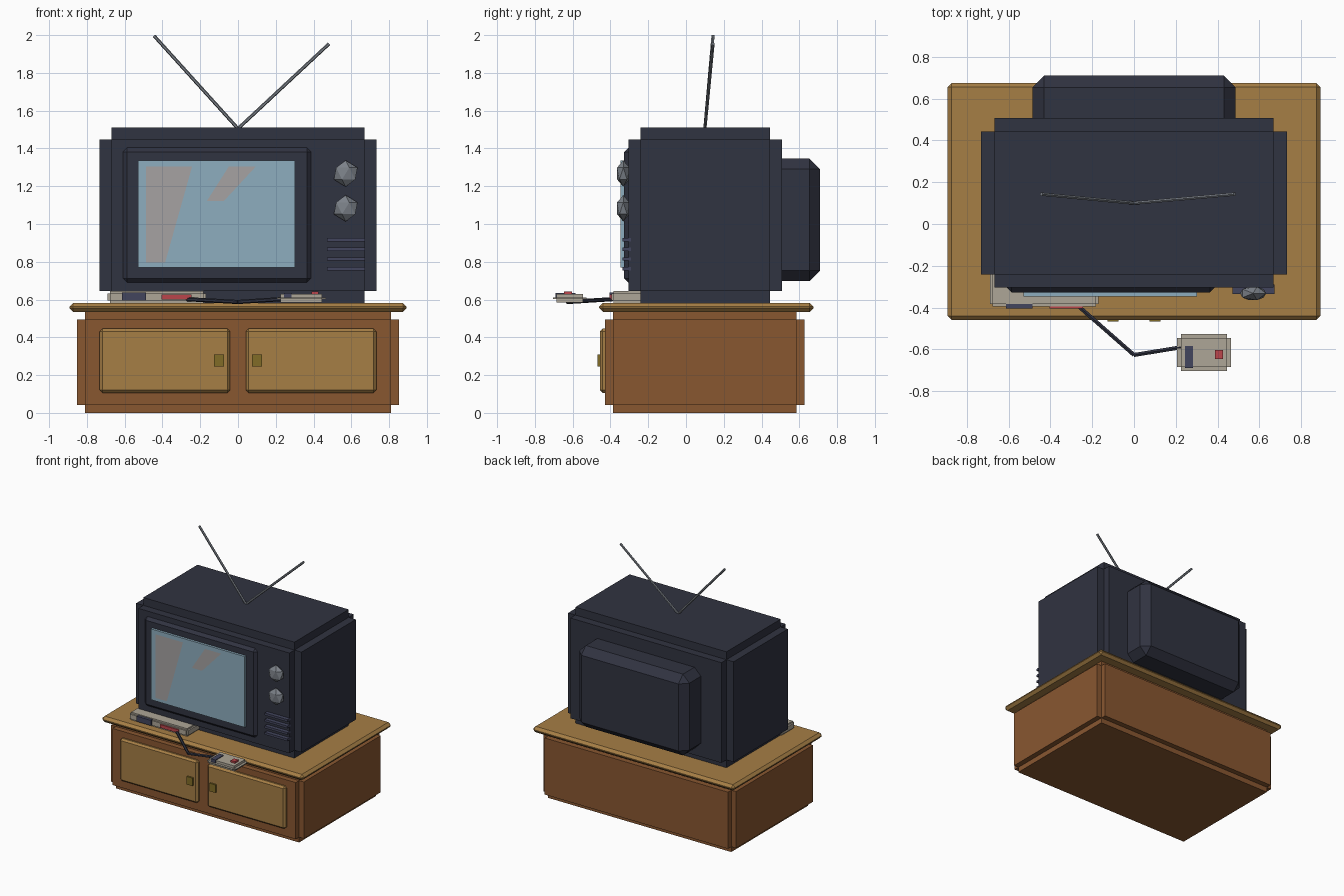
import bpy, bmesh
from mathutils import Vector, Matrix

if "Cube" in bpy.data.objects:
    bpy.data.objects.remove(bpy.data.objects["Cube"])


def material(name, rgb):
    m = bpy.data.materials.new(name)
    m.diffuse_color = (*rgb, 1)
    m.use_nodes = True
    m.node_tree.nodes["Principled BSDF"].inputs["Base Color"].default_value = m.diffuse_color
    return m


WOOD = material("wood", (0.25, 0.095, 0.03))
OAK = material("oak", (0.38, 0.21, 0.06))
BRASS = material("brass", (0.22, 0.15, 0.02))
SHELL = material("dark_shell", (0.03, 0.033, 0.052))
SLAT = material("slat", (0.055, 0.06, 0.11))
GLASS = material("glass", (0.27, 0.42, 0.52))
GLARE = material("glare", (0.38, 0.36, 0.36))
STEEL = material("steel", (0.2, 0.22, 0.25))
BEIGE = material("beige", (0.42, 0.38, 0.31))
RED = material("red", (0.5, 0.06, 0.07))


def finish(name, bm, mat):
    bmesh.ops.recalc_face_normals(bm, faces=bm.faces)
    me = bpy.data.meshes.new(name)
    bm.to_mesh(me)
    bm.free()
    me.materials.append(mat)
    ob = bpy.data.objects.new(name, me)
    bpy.context.collection.objects.link(ob)
    return ob


def cube(lo, hi):
    lo, hi = Vector(lo), Vector(hi)
    bm = bmesh.new()
    bmesh.ops.create_cube(bm, size=1, matrix=Matrix.Translation((lo + hi) / 2)
                          @ Matrix.Diagonal((*(hi - lo), 1)))
    return bm


def box(name, lo, hi, mat, bevel=0):
    bm = cube(lo, hi)
    if bevel:
        bmesh.ops.bevel(bm, geom=bm.edges[:], offset=bevel, segments=1,
                        profile=0.5, affect='EDGES')
    return finish(name, bm, mat)


def notched_box(name, lo, hi, d, mat):
    """Box whose edges are all cut back by a square step of size d."""
    step = Vector((d, d, d))
    bm = cube(Vector(lo) + step, Vector(hi) - step)
    bm.normal_update()
    normals = [f.normal.copy() for f in bm.faces]
    new = bmesh.ops.extrude_discrete_faces(bm, faces=bm.faces[:])["faces"]
    for f, n in zip(new, normals):
        bmesh.ops.translate(bm, verts=f.verts, vec=n * d)
    return finish(name, bm, mat)


def rod(name, points, radius, mat, sides=6):
    """Straight rods joining the points, in one mesh."""
    bm = bmesh.new()
    for a, b in zip(points, points[1:]):
        a, b = Vector(a), Vector(b)
        rot = (b - a).to_track_quat('Z', 'Y').to_matrix().to_4x4()
        bmesh.ops.create_cone(bm, cap_ends=True, segments=sides, radius1=radius,
                              radius2=radius, depth=(b - a).length,
                              matrix=Matrix.Translation((a + b) / 2) @ rot)
    return finish(name, bm, mat)


def flat_panel(name, outline, y, mat):
    bm = bmesh.new()
    bm.faces.new([bm.verts.new((x, y, z)) for x, z in outline])
    return finish(name, bm, mat)


# cabinet
notched_box("cabinet_body", (-0.853, -0.428, 0), (0.853, 0.628, 0.537), 0.042, WOOD)
box("cabinet_top", (-0.893, -0.46, 0.535), (0.893, 0.675, 0.582), OAK, 0.02)
for side, s in (("left", -1), ("right", 1)):
    x = sorted((s * 0.042, s * 0.732))
    box(side + "_door", (x[0], -0.455, 0.106), (x[1], -0.40, 0.446), OAK, 0.014)
    x = sorted((s * 0.075, s * 0.127))
    box(side + "_door_handle", (x[0], -0.468, 0.245), (x[1], -0.44, 0.309), BRASS)

# television shell
notched_box("tv_body", (-0.732, -0.305, 0.582), (0.732, 0.507, 1.51), 0.063, SHELL)
box("tv_back_housing", (-0.487, 0.40, 0.697), (0.487, 0.71, 1.347), SHELL, 0.057)

# screen
box("screen_frame", (-0.609, -0.327, 0.69), (0.386, -0.25, 1.404), SHELL, 0.022)
box("screen", (-0.529, -0.346, 0.769), (0.302, -0.30, 1.336), GLASS)
flat_panel("wide_glare", [(-0.487, 0.796), (-0.386, 0.796), (-0.243, 1.305),
                          (-0.487, 1.305)], -0.349, GLARE)
flat_panel("narrow_glare", [(-0.164, 1.123), (-0.074, 1.123), (0.095, 1.305),
                            (-0.048, 1.305)], -0.349, GLARE)

# knobs and speaker slats
for i, z in enumerate((1.267, 1.083)):
    bm = bmesh.new()
    bmesh.ops.create_icosphere(bm, subdivisions=1, radius=0.07,
                               matrix=Matrix.Translation((0.57, -0.332, z))
                               @ Matrix.Diagonal((1, 0.55, 1, 1)))
    finish(f"knob_{i + 1}", bm, STEEL)
for i in range(4):
    z = 0.763 + i * 0.0515
    box(f"speaker_slat_{i + 1}", (0.471, -0.336, z - 0.009), (0.672, -0.29, z + 0.009), SLAT)

# antenna
rod("antenna_left", [(0, 0.10, 1.505), (-0.444, 0.143, 1.996)], 0.009, STEEL)
rod("antenna_right", [(0, 0.10, 1.505), (0.482, 0.143, 1.954)], 0.009, STEEL)

# game console
notched_box("console_body", (-0.69, -0.395, 0.582), (-0.17, -0.23, 0.644), 0.012, BEIGE)
box("console_dark_port", (-0.614, -0.405, 0.594), (-0.487, -0.38, 0.637), SLAT)
box("console_red_port", (-0.405, -0.405, 0.60), (-0.245, -0.38, 0.626), RED)

# cable
rod("cable", [(-0.27, -0.39, 0.602), (0, -0.627, 0.587), (0.24, -0.588, 0.603)], 0.011, SHELL)

# controller
notched_box("controller_body", (0.206, -0.704, 0.585), (0.465, -0.527, 0.629), 0.019, BEIGE)
box("controller_pad", (0.244, -0.69, 0.61), (0.283, -0.585, 0.635), SLAT)
box("controller_button", (0.388, -0.647, 0.61), (0.426, -0.604, 0.643), RED)
